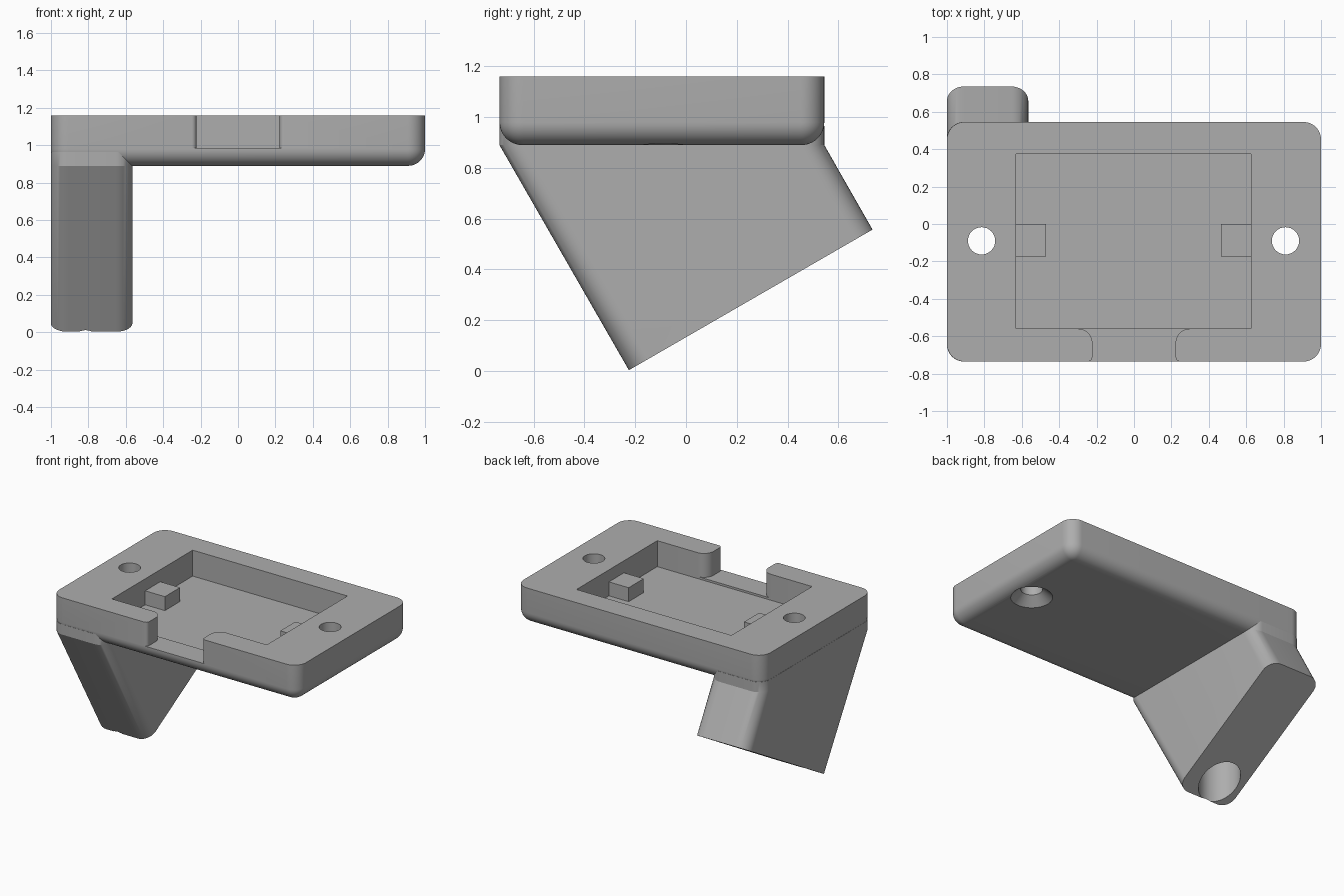
import bpy, bmesh, math
from mathutils import Vector

if "Cube" in bpy.data.objects:
    bpy.data.objects.remove(bpy.data.objects["Cube"])

grey = bpy.data.materials.new("plain grey")
grey.diffuse_color = (0.42, 0.42, 0.42, 1)
grey.use_nodes = True
grey.node_tree.nodes["Principled BSDF"].inputs["Base Color"].default_value = grey.diffuse_color

Y0, Y1, Z0, Z1, R = -0.735, 0.545, 0.89, 1.16, 0.09
HOLE_Y = -0.09


def arc(cx, cy, r, a0, a1, n=10):
    """Points on an arc, angles in degrees."""
    return [(cx + r * math.cos(math.radians(a0 + (a1 - a0) * i / n)),
             cy + r * math.sin(math.radians(a0 + (a1 - a0) * i / n))) for i in range(n + 1)]


def rounded_rect(x0, x1, y0, y1, r):
    pts = []
    for cx, cy, a in ((x1 - r, y1 - r, 0), (x0 + r, y1 - r, 90),
                      (x0 + r, y0 + r, 180), (x1 - r, y0 + r, 270)):
        pts += arc(cx, cy, r, a, a + 90)
    return pts


def loft(name, rings):
    """Closed solid through rings of equal point count, listed bottom to top."""
    bm = bmesh.new()
    loops = [[bm.verts.new(p) for p in ring] for ring in rings]
    for a, b in zip(loops, loops[1:]):
        for i in range(len(a)):
            j = (i + 1) % len(a)
            bm.faces.new((a[i], a[j], b[j], b[i]))
    bm.faces.new(loops[0][::-1])
    bm.faces.new(loops[-1])
    bmesh.ops.recalc_face_normals(bm, faces=bm.faces)
    mesh = bpy.data.meshes.new(name)
    bm.to_mesh(mesh)
    bm.free()
    mesh.materials.append(grey)
    obj = bpy.data.objects.new(name, mesh)
    bpy.context.collection.objects.link(obj)
    return obj


def prism(name, pts, z0, z1):
    return loft(name, [[(x, y, z) for x, y in pts] for z in (z0, z1)])


def box(name, x0, x1, y0, y1, z0, z1):
    return prism(name, [(x0, y0), (x1, y0), (x1, y1), (x0, y1)], z0, z1)


def finish(obj, cutters=()):
    """Cut the part, then smooth its rounded faces."""
    bpy.ops.object.select_all(action='DESELECT')
    bpy.context.view_layer.objects.active = obj
    obj.select_set(True)
    for c in cutters:
        mod = obj.modifiers.new("cut", 'BOOLEAN')
        mod.operation, mod.solver, mod.object = 'DIFFERENCE', 'EXACT', c
        bpy.ops.object.modifier_apply(modifier=mod.name)
    bpy.ops.object.shade_smooth_by_angle(angle=math.radians(25))


# tray plate: rounded corners and a rounded lower edge
rings = []
for i in range(11):
    t = math.radians(9 * i)
    inset = R * (1 - math.sin(t))
    z = Z0 + R * (1 - math.cos(t))
    rings.append([(x, y, z) for x, y in rounded_rect(
        -1 + inset, 1 - inset, Y0 + inset, Y1 - inset, R + 0.003 - inset)])
rings.append([(x, y, Z1) for x, y, _ in rings[-1]])
plate = loft("tray_plate", rings)

# slanted leg: upright collar in the plate, then a tilted foot at 60 degrees
collar = rounded_rect(-1, -0.565, Y0, Y1, R)
foot_a, foot_b = Vector((-0.225, 0.003)), Vector((0.735, 0.557))
foot = []
for x, v in rounded_rect(-1, -0.565, 0, (foot_b - foot_a).length, R):
    p = foot_a + (foot_b - foot_a).normalized() * v
    foot.append((x, p.x, p.y))
leg = loft("slanted_leg", [foot, [(x, y, Z0) for x, y in collar],
                           [(x, y, 0.965) for x, y in collar]])

# cutters: pocket, cable notch and countersunk screw holes
pocket = box("pocket_cutter", -0.63, 0.625, -0.56, 0.375, 0.97, 1.4)
half = [(0.2975, -0.5)] + arc(0.2975, -0.635, 0.075, 90, 180) \
    + arc(0.2475, Y0 + 0.025, 0.025, 180, 270, 5) + [(0.2475, -0.85)]
notch = prism("notch_cutter", half + [(-x, y) for x, y in half[::-1]], 0.985, 1.4)
holes = []
for x in (-0.815, 0.81):
    holes.append(loft("screw_hole_cutter", [
        [(px, py, z) for px, py in arc(x, HOLE_Y, r, 0, 348.75, 31)]
        for r, z in ((0.14, -0.3), (0.14, Z0), (0.073, Z0 + 0.06), (0.073, 1.4))]))

finish(plate, [pocket, notch] + holes)
finish(leg, holes[:1])
for c in [pocket, notch] + holes:
    bpy.data.objects.remove(c)

# support blocks against the pocket side walls
box("left_support_block", -0.64, -0.47, -0.175, 0, 0.96, 1.072)
box("right_support_block", 0.465, 0.635, -0.175, 0, 0.96, 1.072)
